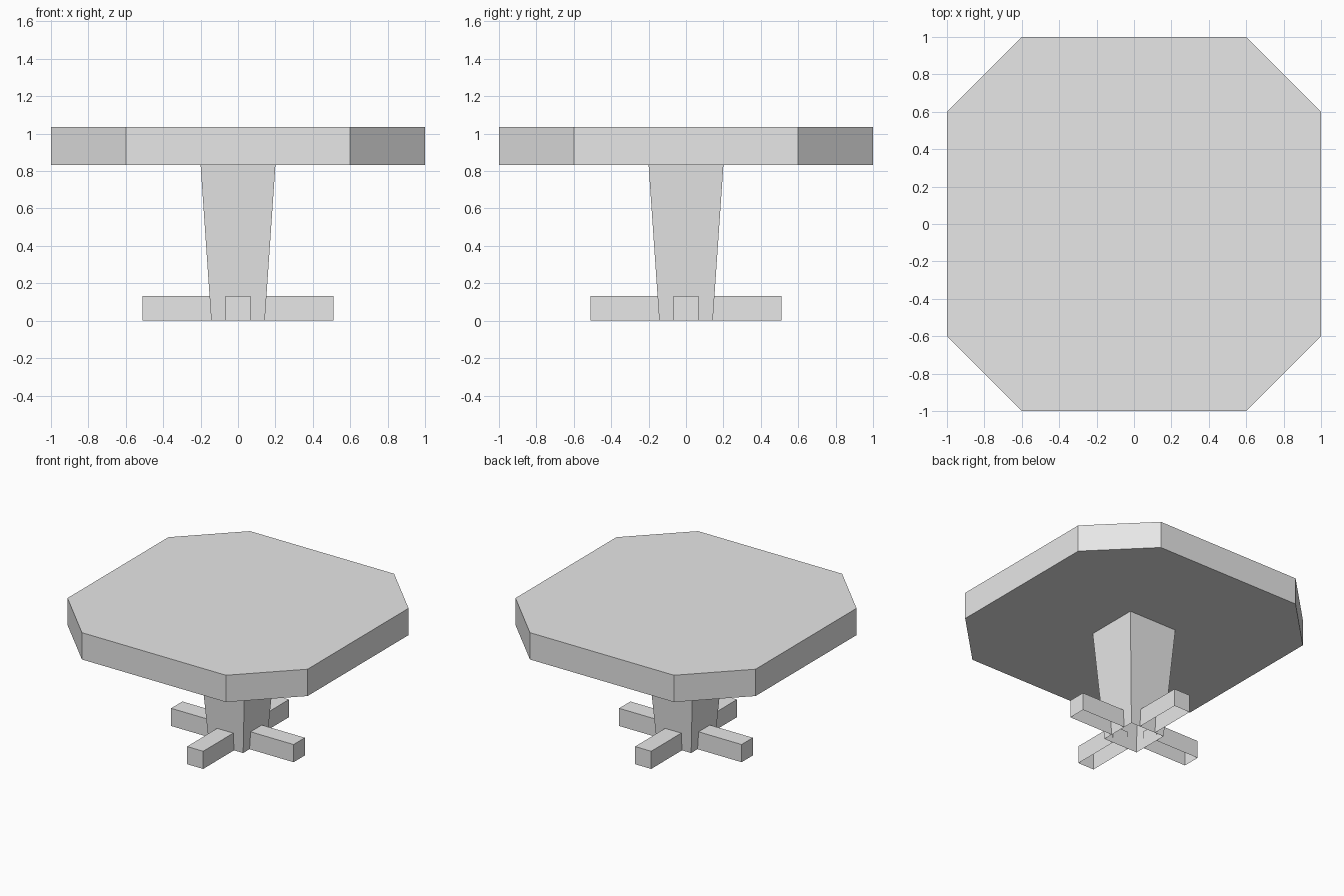
import bpy
import bmesh
from math import pi
from mathutils import Matrix

if "Cube" in bpy.data.objects:
    bpy.data.objects.remove(bpy.data.objects["Cube"], do_unlink=True)

grey = bpy.data.materials.new("light grey")
grey.use_nodes = True
grey.diffuse_color = (0.8, 0.8, 0.8, 1)
grey.node_tree.nodes["Principled BSDF"].inputs["Base Color"].default_value = grey.diffuse_color


def loft(name, bottom, top, z0, z1, bottom_cap=True, turn=0):
    """Solid between two matching outlines, flat shaded."""
    bm = bmesh.new()
    low = [bm.verts.new((x, y, z0)) for x, y in bottom]
    high = [bm.verts.new((x, y, z1)) for x, y in top]
    count = len(low)
    for i in range(count):
        j = (i + 1) % count
        bm.faces.new((low[i], low[j], high[j], high[i]))
    bm.faces.new(high)
    if bottom_cap:
        bm.faces.new(low[::-1])
    bm.transform(Matrix.Rotation(turn, 4, "Z"))
    mesh = bpy.data.meshes.new(name)
    bm.to_mesh(mesh)
    bm.free()
    mesh.materials.append(grey)
    obj = bpy.data.objects.new(name, mesh)
    bpy.context.collection.objects.link(obj)
    return obj


def rect(x0, x1, y):
    return [(x0, -y), (x1, -y), (x1, y), (x0, y)]


# Square top with cut corners
octagon = [(-0.6, -1), (0.6, -1), (1, -0.6), (1, 0.6),
           (0.6, 1), (-0.6, 1), (-1, 0.6), (-1, -0.6)]
loft("table_top", octagon, octagon, 0.833, 1.035)

# Tapered column, open underneath
loft("column", rect(-0.143, 0.143, 0.143), rect(-0.2, 0.2, 0.2), 0, 0.833, False)

# Four feet, open underneath
foot = rect(0.143, 0.51, 0.067)
for i, side in enumerate(("left", "back", "right", "front")):
    loft(side + "_foot", foot, foot, 0, 0.133, False, i * pi / 2)
